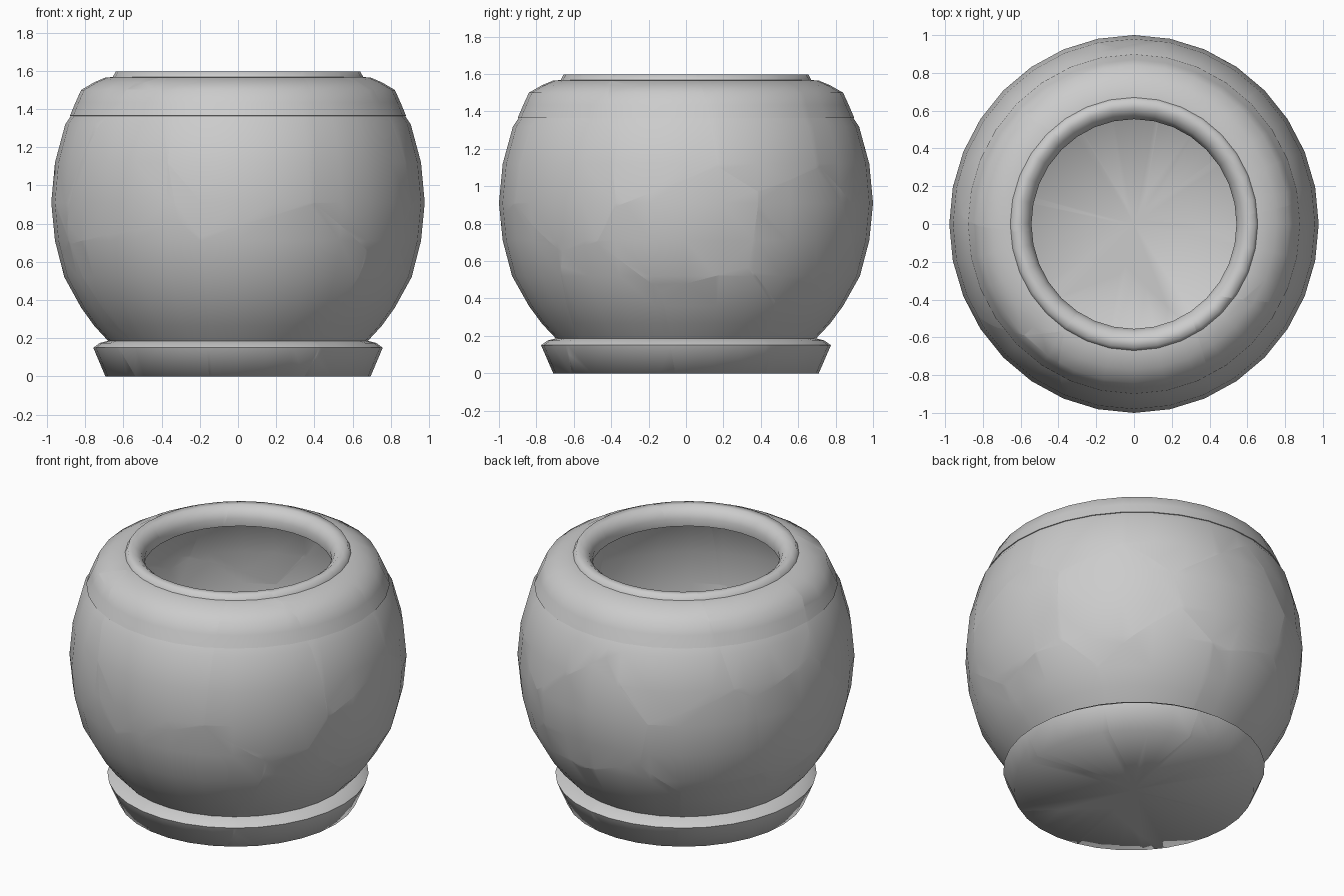
import bpy, bmesh, math, random
from mathutils import Vector

if "Cube" in bpy.data.objects:
    bpy.data.objects.remove(bpy.data.objects["Cube"])

random.seed(7)
SIDES = 32
SQUASH = 0.978  # the pot is slightly narrower in x than in y

# Lathe profiles (radius, height) for each part of the pot
PARTS = {
    "foot": [(0, 0), (0.71, 0), (0.775, 0.15), (0.74, 0.175), (0.68, 0.19)],
    "body": [(0.69, 0.18), (0.77, 0.265), (0.84, 0.36), (0.93, 0.52), (0.98, 0.71),
             (1.0, 0.91), (0.98, 1.12), (0.925, 1.32), (0.87, 1.40)],
    "collar": [(0.87, 1.36), (0.9, 1.365), (0.87, 1.435), (0.84, 1.50),
               (0.77, 1.54), (0.71, 1.565), (0.66, 1.568)],
    "lip": [(0.67, 1.568), (0.655, 1.597), (0.61, 1.597), (0.575, 1.57),
            (0.555, 1.53), (0.56, 1.48)],
}

# Centres of the cracked cells, denser towards the back
SEEDS = [Vector(p) for p in [(-0.7, -0.7, 1.1), (0.0, -0.9, 1.25), (0.75, -0.65, 1.2),
                             (-0.6, -0.75, 0.4), (0.25, -0.9, 0.4)]]
for i in range(17):
    a = math.radians(-25 + 225 * i / 16 + random.uniform(-5, 5))
    z = (0.25, 1.35, 0.8)[i % 3] + random.uniform(-0.1, 0.1)
    SEEDS.append(Vector((0.85 * math.cos(a), 0.85 * math.sin(a), z)))


def lathe(profile):
    """Spin a profile about z into an open shell."""
    bm = bmesh.new()
    rings = []
    for r, z in profile:
        if r == 0:
            rings.append([bm.verts.new((0, 0, z))] * SIDES)
            continue
        rings.append([bm.verts.new((r * SQUASH * math.sin(2 * math.pi * k / SIDES),
                                    r * -math.cos(2 * math.pi * k / SIDES), z))
                      for k in range(SIDES)])
    for low, high in zip(rings, rings[1:]):
        for k in range(SIDES):
            n = (k + 1) % SIDES
            loop = [low[k], low[n], high[n], high[k]]
            if low[k] is low[n]:
                loop = [low[k], high[n], high[k]]
            bm.faces.new(loop)
    return bm


def cut_cell(bm, index):
    """Trim a shell to the region closest to one seed."""
    here = SEEDS[index]
    for j, other in enumerate(SEEDS):
        if j != index and bm.faces:
            bmesh.ops.bisect_plane(bm, geom=bm.verts[:] + bm.edges[:] + bm.faces[:],
                                   dist=1e-5, plane_co=(here + other) / 2,
                                   plane_no=other - here, clear_outer=True)


# Break every part into shards that still fit together
for name, profile in PARTS.items():
    whole = lathe(profile)
    for i in range(len(SEEDS)):
        shard = whole.copy()
        cut_cell(shard, i)
        if shard.faces:
            for f in shard.faces:
                f.smooth = True
            for e in shard.edges:
                e.smooth = e.calc_face_angle(0) < math.radians(75)
            mesh = bpy.data.meshes.new(f"{name}_shard")
            shard.to_mesh(mesh)
            bpy.context.collection.objects.link(
                bpy.data.objects.new(f"{name}_shard_{i + 1:02d}", mesh))
        shard.free()
    whole.free()
